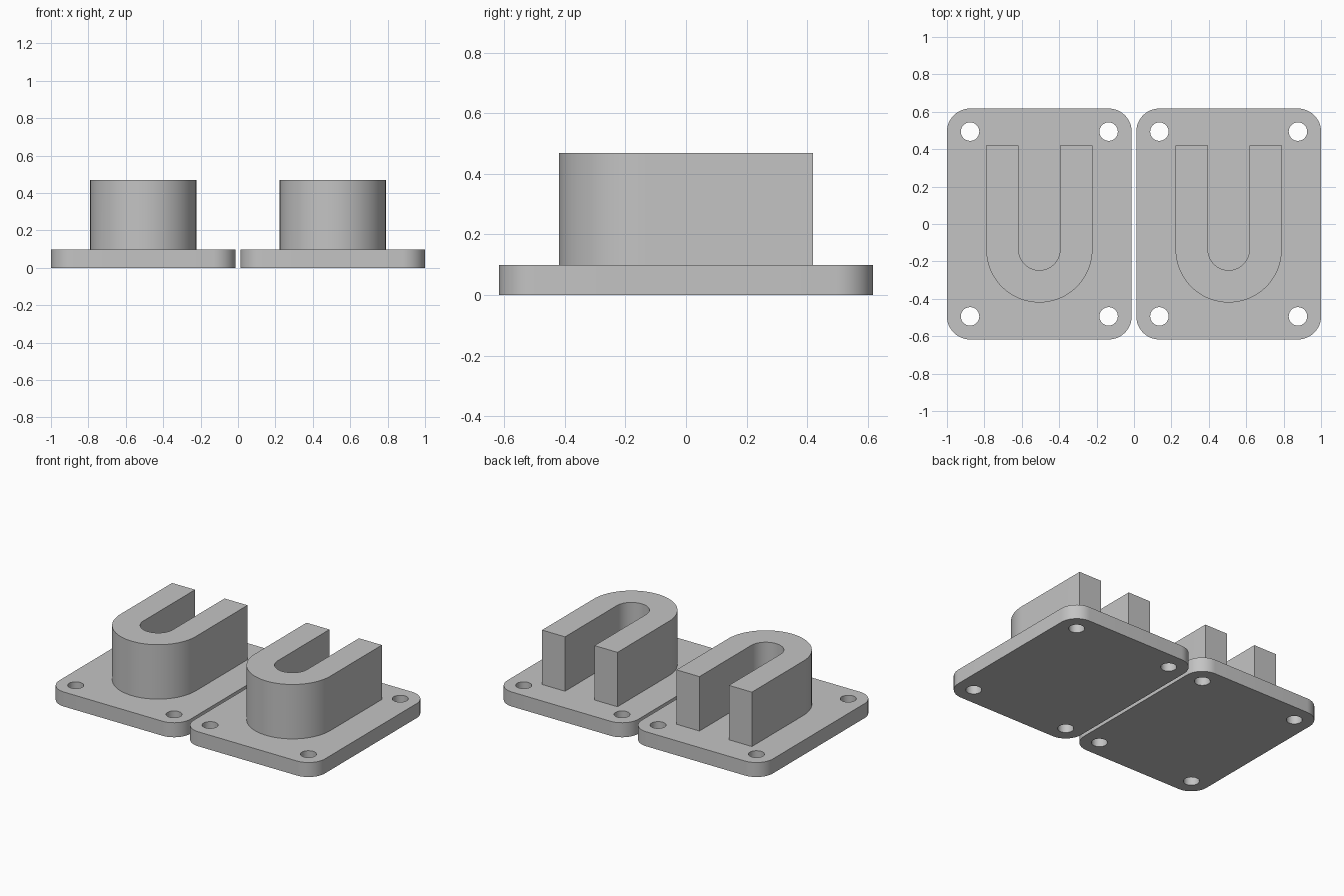
import bpy, bmesh, math

if "Cube" in bpy.data.objects:
    bpy.data.objects.remove(bpy.data.objects["Cube"])

U = 2 / 162  # one drawing unit: two 80-unit plates with a 2-unit gap span 2.0

grey = bpy.data.materials.new("plain grey")
grey.diffuse_color = (0.55, 0.55, 0.55, 1)
grey.use_nodes = True
grey.node_tree.nodes["Principled BSDF"].inputs["Base Color"].default_value = grey.diffuse_color


def arc(cx, cy, r, a0, a1, n):
    """Points along an arc, angles in degrees."""
    return [(cx + r * math.cos(math.radians(a0 + (a1 - a0) * i / n)),
             cy + r * math.sin(math.radians(a0 + (a1 - a0) * i / n)))
            for i in range(n + 1)]


def extrude_loops(name, loops, z0, z1, cx):
    """Solid from closed outlines; loops after the first are holes."""
    bm = bmesh.new()
    edges = []
    for loop in loops:
        vs = [bm.verts.new(((x + cx) * U, y * U, z0 * U)) for x, y in loop]
        edges += [bm.edges.new((vs[i - 1], vs[i])) for i in range(len(vs))]
    bmesh.ops.triangle_fill(bm, edges=edges, use_beauty=True)
    ext = bmesh.ops.extrude_face_region(bm, geom=bm.faces[:], use_keep_orig=True)
    top = [g for g in ext["geom"] if isinstance(g, bmesh.types.BMVert)]
    bmesh.ops.translate(bm, vec=(0, 0, (z1 - z0) * U), verts=top)
    bmesh.ops.recalc_face_normals(bm, faces=bm.faces[:])
    me = bpy.data.meshes.new(name)
    bm.to_mesh(me)
    bm.free()
    me.materials.append(grey)
    ob = bpy.data.objects.new(name, me)
    bpy.context.collection.objects.link(ob)
    return ob


# Rounded plate outline and its four screw holes
plate = []
for sx, sy, a in ((1, 1, 0), (-1, 1, 90), (-1, -1, 180), (1, -1, 270)):
    plate += arc(sx * 30, sy * 40, 10, a, a + 90, 12)
holes = [arc(sx * 30, sy * 40, 4, 0, 360, 32)[:-1]
         for sx in (-1, 1) for sy in (-1, 1)]

# U-shaped wall, open towards the back
u_wall = ([(-23, 34)] + arc(0, -11, 23, 180, 360, 40) + [(23, 34), (9, 34)]
          + arc(0, -11, 9, 360, 180, 32) + [(-9, 34)])

for side, cx in (("left", -41), ("right", 41)):
    base = extrude_loops(side + "_bracket", [plate] + holes, 0, 8, cx)
    wall = extrude_loops(side + "_u_wall", [u_wall], 4, 38, cx)

    # Fuse the wall into the plate
    mod = base.modifiers.new("fuse", "BOOLEAN")
    mod.operation = "UNION"
    mod.solver = "EXACT"
    mod.object = wall
    bpy.ops.object.select_all(action="DESELECT")
    base.select_set(True)
    bpy.context.view_layer.objects.active = base
    bpy.ops.object.modifier_apply(modifier=mod.name)
    bpy.data.objects.remove(wall)
    bpy.ops.object.shade_smooth_by_angle(angle=math.radians(30))
